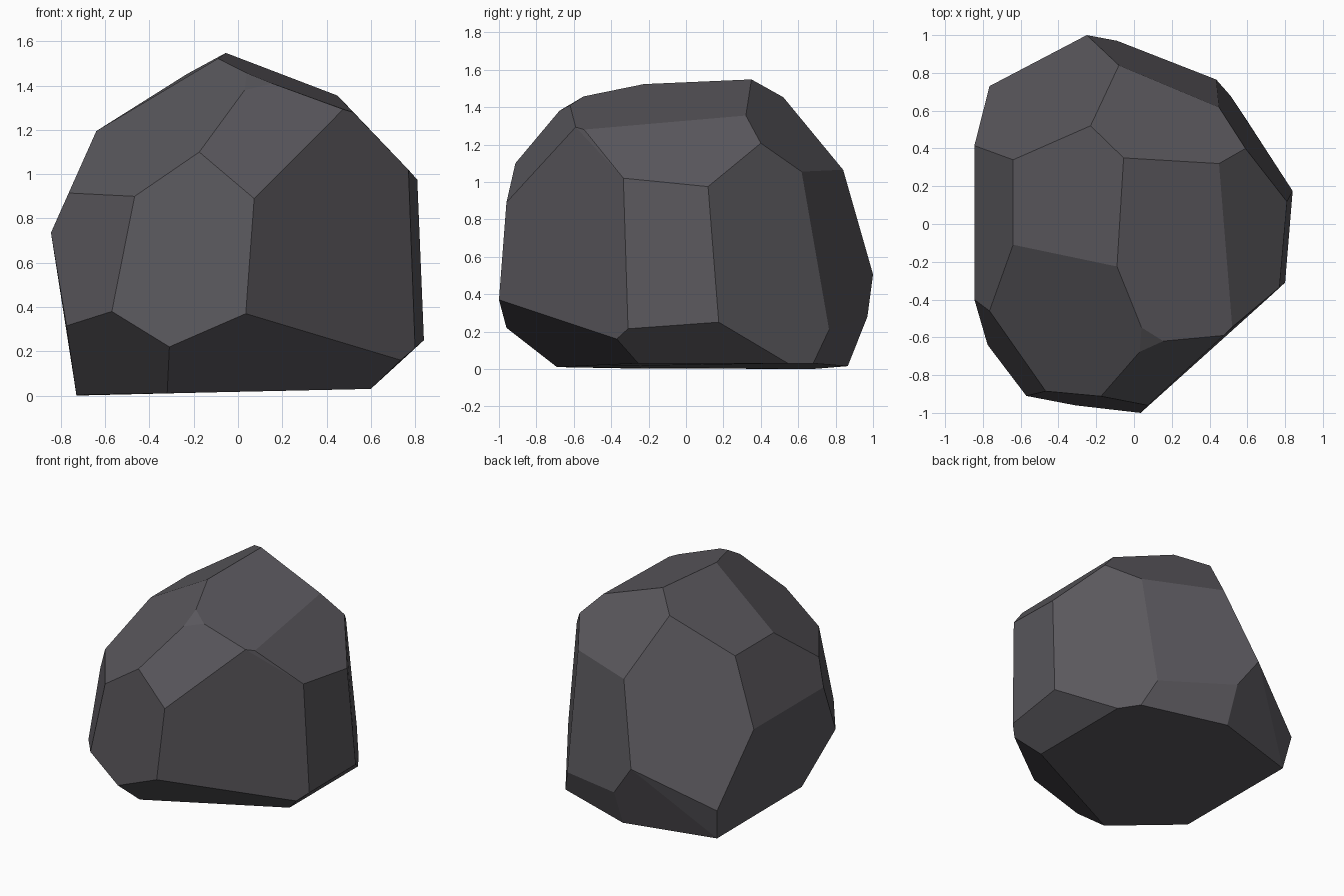
import bpy, bmesh, math

# Corner points of the faceted boulder, in rings from the base up
corners = [
    # underside
    (-.73, .68, 0), (-.73, -.31, .003), (-.32, -.69, .01), (.6, -.255, .03),
    (.6, .545, .03), (.51, .68, .03), (-.09, .865, .015),
    # lower ring
    (-.775, -.64, .315), (-.57, -.91, .38), (-.31, -.96, .22), (.035, -1, .37),
    (.735, -.37, .16), (.80, -.31, .215), (.84, .175, .25), (.435, .765, .21),
    (-.09, .97, .28), (-.25, 1, .505), (-.765, .73, .232),
    # upper ring
    (-.845, -.40, .735), (-.845, .415, .736), (-.765, -.46, .915), (-.467, -.885, .90),
    (.073, -.96, .89), (-.175, -.912, 1.10), (.77, -.335, 1.02), (.81, .118, .975),
    (.45, .618, 1.055), (-.08, .84, 1.065),
    # crown
    (-.64, -.11, 1.195), (-.64, .34, 1.195), (.52, -.545, 1.28), (.475, -.59, 1.293),
    (.03, -.677, 1.38), (.155, -.62, 1.41), (.04, -.548, 1.457), (-.09, -.225, 1.523),
    (-.055, .35, 1.548), (-.23, .52, 1.453), (.45, .32, 1.355), (.59, .40, 1.207),
]

# Wrap the corners in a convex hull and merge coplanar triangles into flat facets
bm = bmesh.new()
for c in corners:
    bm.verts.new(c)
bmesh.ops.convex_hull(bm, input=bm.verts[:])
bmesh.ops.dissolve_limit(bm, angle_limit=math.radians(4),
                         verts=bm.verts[:], edges=bm.edges[:])
bmesh.ops.recalc_face_normals(bm, faces=bm.faces[:])

mesh = bpy.data.meshes.new("boulder")
bm.to_mesh(mesh)
bm.free()

# Dark grey stone
stone = bpy.data.materials.new("dark grey stone")
stone.diffuse_color = (.102, .097, .109, 1)
mesh.materials.append(stone)

boulder = bpy.data.objects.new("boulder", mesh)
bpy.context.collection.objects.link(boulder)
